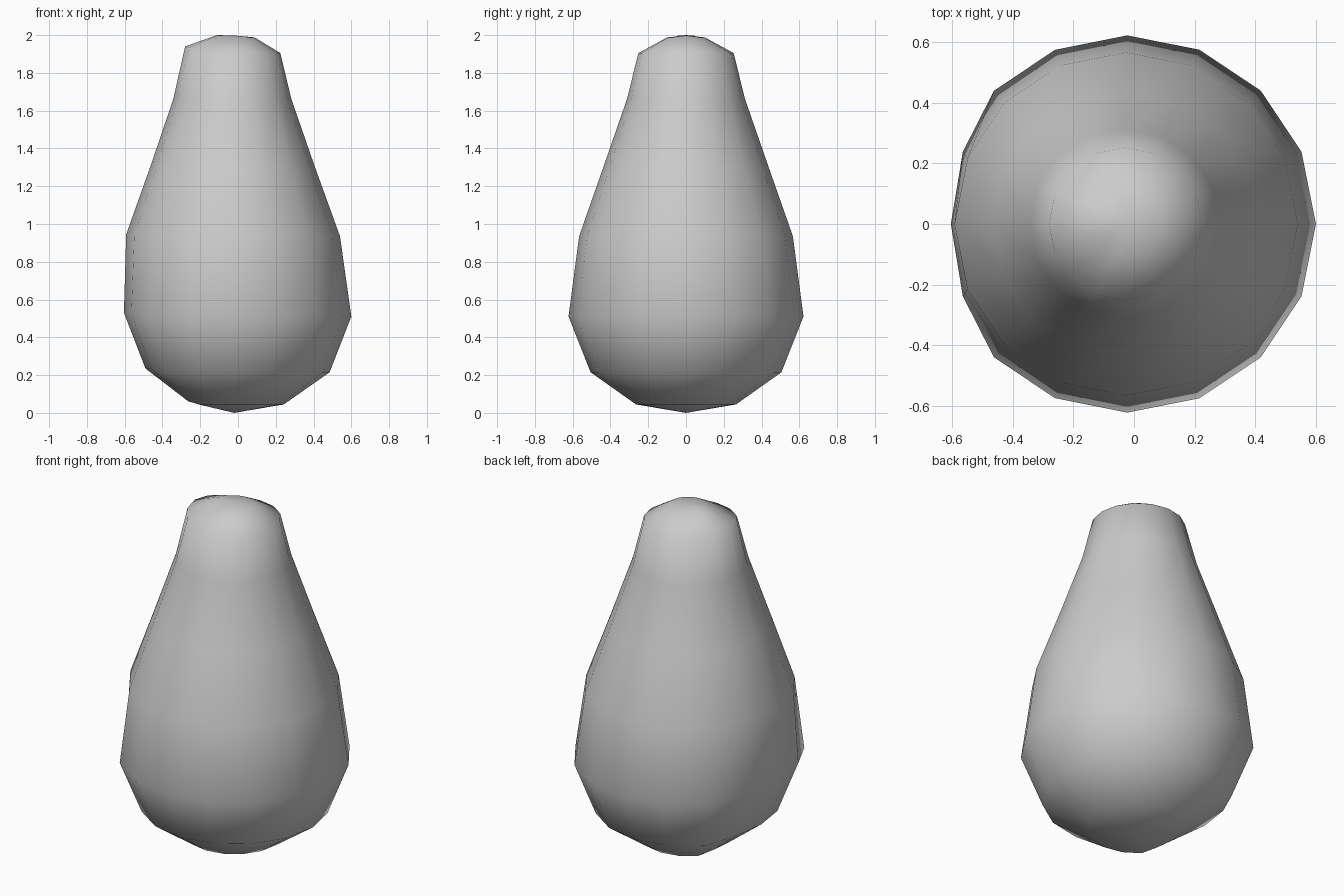
import bpy, bmesh, math

if "Cube" in bpy.data.objects:
    bpy.data.objects.remove(bpy.data.objects["Cube"])

SIDES = 16
# ring: height, radius, centre x, left-side push inward, left-side lift
RINGS = [
    (0.045, 0.265, -0.022, 0.025, 0.015),
    (0.215, 0.505, -0.020, 0.035, 0.02),
    (0.510, 0.622, -0.022, 0.040, 0.02),
    (0.935, 0.566, -0.026, 0.000, 0.01),
    (1.300, 0.438, -0.030, 0.006, 0.01),
    (1.660, 0.313, -0.030, 0.000, 0.00),
    (1.905, 0.252, -0.028, 0.000, 0.035),
    (1.988, 0.100, -0.012, 0.000, 0.012),
]

bm = bmesh.new()


def ring(z, r, cx, push, lift):
    verts = []
    for i in range(SIDES):
        a = 2 * math.pi * i / SIDES
        # only the three leftmost points are dented
        w = {8: 1.0, 7: 0.8, 9: 0.8}.get(i, 0.0)
        verts.append(bm.verts.new((cx + r * math.cos(a) + push * w,
                                   r * math.sin(a), z + lift * w)))
    return verts


# Skin the rings and close both ends with a pole
loops = [ring(*p) for p in RINGS]
bottom = bm.verts.new((-0.02, 0, 0))
top = bm.verts.new((-0.02, 0, 1.998))
for i in range(SIDES):
    j = (i + 1) % SIDES
    for a, b in zip(loops, loops[1:]):
        bm.faces.new((a[i], a[j], b[j], b[i]))
    bm.faces.new((bottom, loops[0][j], loops[0][i]))
    bm.faces.new((top, loops[-1][i], loops[-1][j]))
for f in bm.faces:
    f.smooth = True

mesh = bpy.data.meshes.new("pear_body")
bm.to_mesh(mesh)
bm.free()
body = bpy.data.objects.new("pear_body", mesh)
bpy.context.collection.objects.link(body)
